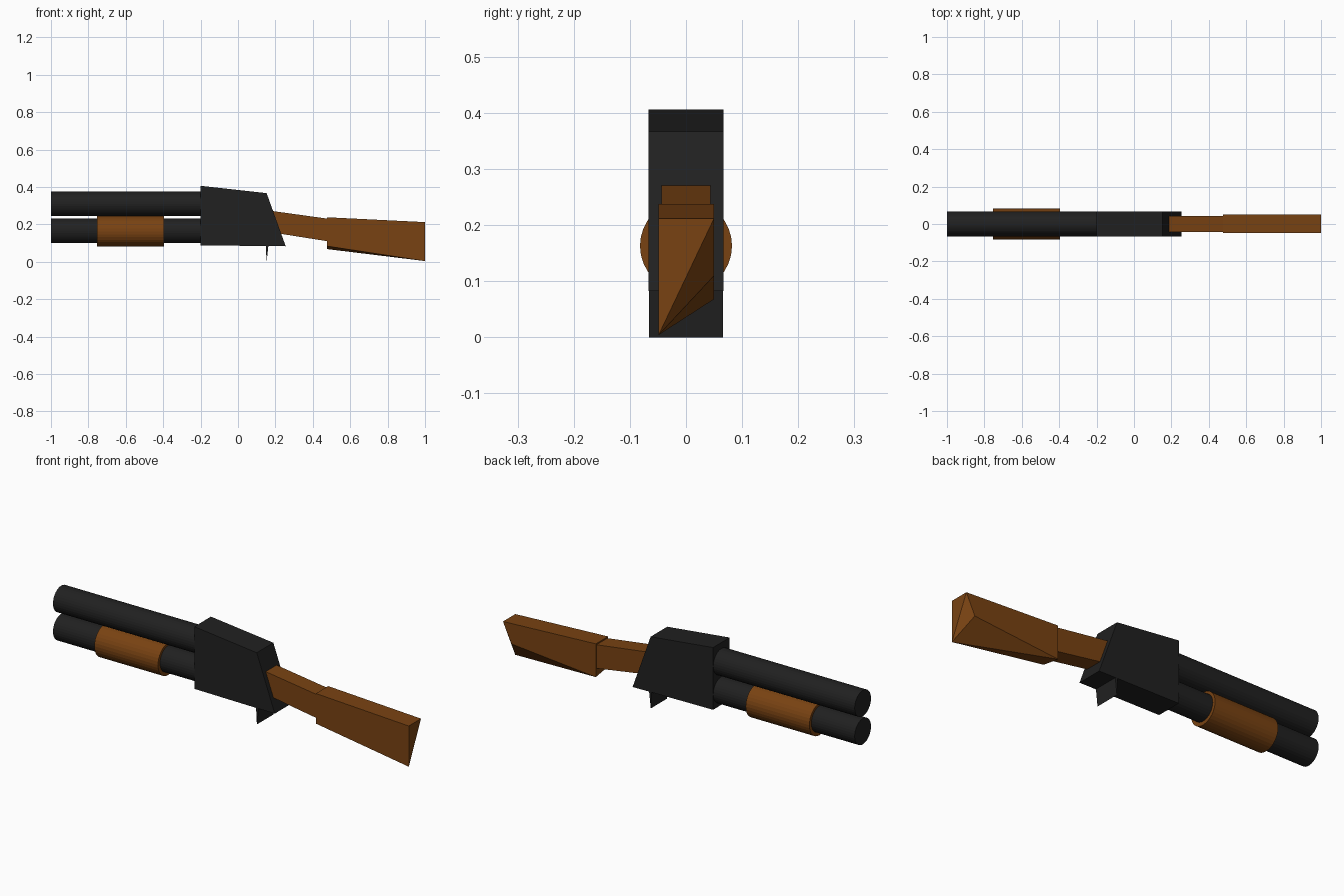
import bpy, bmesh, math
from mathutils import Matrix

if "Cube" in bpy.data.objects:
    bpy.data.objects.remove(bpy.data.objects["Cube"])


def material(name, color):
    m = bpy.data.materials.new(name)
    m.diffuse_color = (*color, 1)
    m.use_nodes = True
    m.node_tree.nodes["Principled BSDF"].inputs["Base Color"].default_value = m.diffuse_color
    return m


METAL = material("dark_metal", (0.015, 0.015, 0.015))
WOOD = material("wood", (0.19, 0.055, 0.006))


def finish(name, bm, mat):
    bmesh.ops.recalc_face_normals(bm, faces=bm.faces)
    me = bpy.data.meshes.new(name)
    bm.to_mesh(me)
    bm.free()
    me.materials.append(mat)
    ob = bpy.data.objects.new(name, me)
    bpy.context.collection.objects.link(ob)
    return ob


def tube(name, x0, x1, z, r, mat):
    """Capped, faceted cylinder lying along x."""
    bm = bmesh.new()
    place = Matrix.Translation(((x0 + x1) / 2, 0, z)) @ Matrix.Rotation(math.pi / 2, 4, 'Y')
    bmesh.ops.create_cone(bm, cap_ends=True, segments=32, radius1=r, radius2=r,
                          depth=x1 - x0, matrix=place)
    return finish(name, bm, mat)


def slab(name, profile, half, mat):
    """Extrude an xz profile across the width."""
    bm = bmesh.new()
    sides = [[bm.verts.new((x, y, z)) for x, z in profile] for y in (-half, half)]
    for s in sides:
        bm.faces.new(s)
    n = len(profile)
    for i in range(n):
        j = (i + 1) % n
        bm.faces.new((sides[0][i], sides[0][j], sides[1][j], sides[1][i]))
    return finish(name, bm, mat)


# Barrel, magazine tube and pump grip
tube("upper_barrel", -1.0, -0.15, 0.31, 0.066, METAL)
tube("lower_tube", -1.0, -0.15, 0.166, 0.066, METAL)
tube("pump_grip", -0.755, -0.395, 0.163, 0.082, WOOD)

# Receiver and wedge trigger
slab("receiver", [(-0.2, 0.088), (-0.2, 0.406), (0.153, 0.367), (0.255, 0.083)], 0.067, METAL)
slab("trigger", [(0.148, 0.09), (0.163, 0.09), (0.153, 0.0)], 0.066, METAL)

# Stock neck
slab("stock_neck", [(0.15, 0.276), (0.15, 0.162), (0.49, 0.108), (0.49, 0.229)], 0.044, WOOD)

# Butt: its underside twists, so the lower corners differ from side to side
bm = bmesh.new()
f = [bm.verts.new(p) for p in ((0.475, -0.049, 0.238), (0.475, 0.05, 0.238),
                               (0.475, 0.05, 0.068), (0.475, -0.049, 0.084))]
b = [bm.verts.new(p) for p in ((1.0, -0.049, 0.212), (1.0, 0.05, 0.212),
                               (0.952, 0.05, 0.11), (1.0, -0.049, 0.004))]
for face in (f, (f[0], f[1], b[1], b[0]), (f[1], f[2], b[2], b[1]), (f[3], f[0], b[0], b[3]),
             (f[2], f[3], b[3]), (f[2], b[3], b[2]), (b[0], b[1], b[3]), (b[1], b[2], b[3])):
    bm.faces.new(face)
finish("stock_butt", bm, WOOD)
